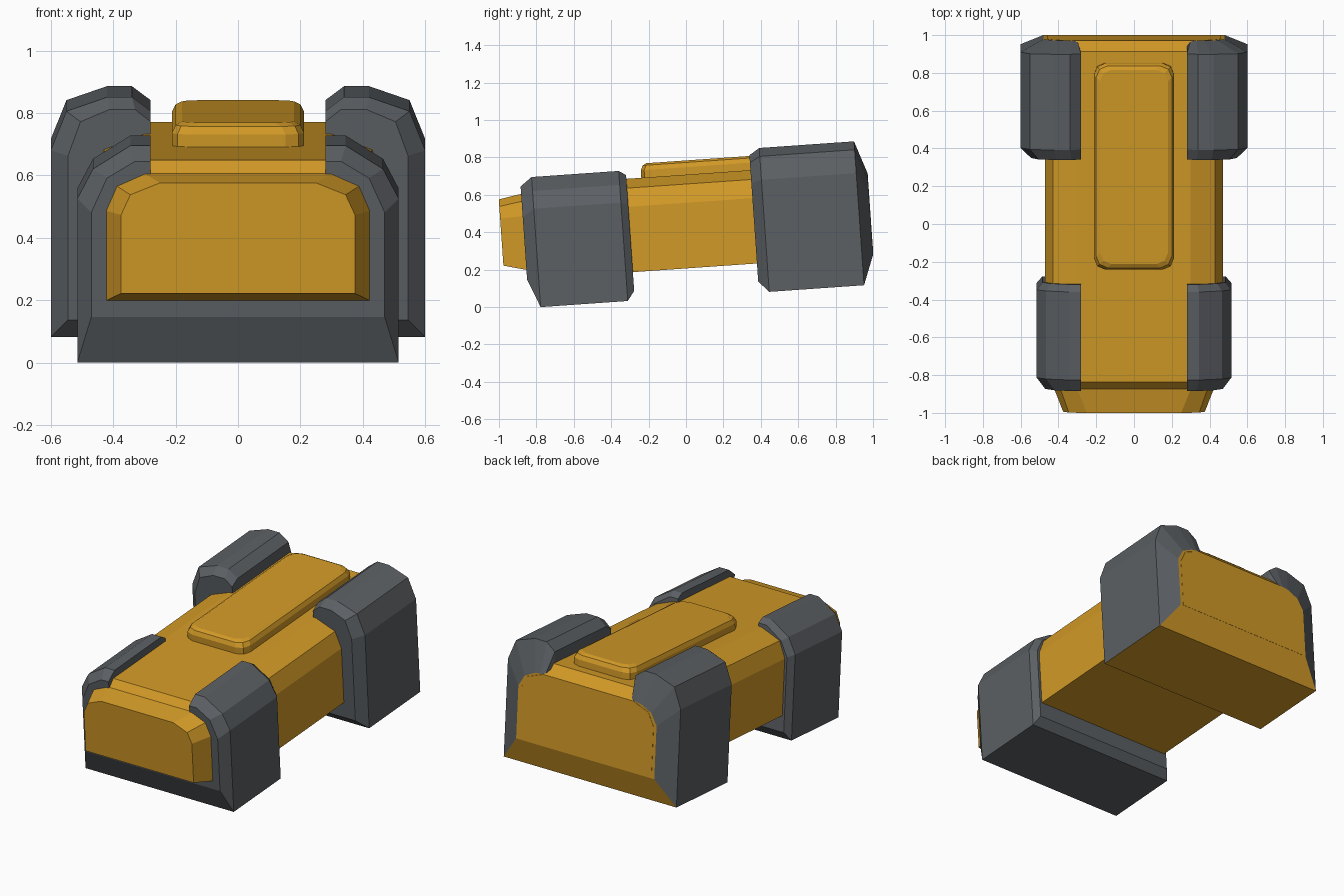
import bpy, bmesh, math
from mathutils import Matrix

cube = bpy.data.objects.get("Cube")
if cube:
    bpy.data.objects.remove(cube, do_unlink=True)

TILT = Matrix.Translation((0, 0, -0.004)) @ Matrix.Rotation(math.radians(4), 4, 'X')


def material(name, rgb):
    m = bpy.data.materials.new(name)
    m.use_nodes = True
    m.diffuse_color = (*rgb, 1)
    m.node_tree.nodes["Principled BSDF"].inputs["Base Color"].default_value = (*rgb, 1)
    return m


gold = material("golden yellow", (0.64, 0.32, 0.02))
grey = material("dark grey", (0.105, 0.115, 0.125))


def loft(name, rings, mats, rule=None):
    """Skin a list of closed rings, cap both ends, colour by rule, tilt."""
    bm = bmesh.new()
    loops = [[bm.verts.new(p) for p in ring] for ring in rings]
    for a, b in zip(loops, loops[1:]):
        for i in range(len(a)):
            j = (i + 1) % len(a)
            bm.faces.new((a[i], a[j], b[j], b[i]))
    bm.faces.new(loops[0])
    bm.faces.new(loops[-1])
    bmesh.ops.recalc_face_normals(bm, faces=bm.faces)
    if rule:
        for f in bm.faces:
            f.material_index = int(rule(f.normal))
    bm.transform(TILT)
    mesh = bpy.data.meshes.new(name)
    bm.to_mesh(mesh)
    bm.free()
    for m in mats:
        mesh.materials.append(m)
    ob = bpy.data.objects.new(name, mesh)
    bpy.context.collection.objects.link(ob)
    return ob


def section(y, half):
    """Mirror a right half outline into a full ring at depth y."""
    return [(x, y, z) for x, z in half] + [(-x, y, z) for x, z in reversed(half)]


# Main body with tapered nose and sloped rear edge
hull = [(.47, .21), (.47, .56), (.43, .66), (.3, .71)]
loft("body", [
    section(-.958, [(.375, .293), (.375, .545), (.345, .61), (.25, .648)]),
    section(-.83, [(.425, .26), (.425, .55), (.39, .63), (.3, .67)]),
    section(-.79, hull),
    section(.965, hull),
    section(1.019, [(.46, .22), (.46, .53), (.42, .61), (.31, .651)]),
], [gold])

# Front block: wraps under the body, open at the top
front = [(.515, .058), (.515, .585), (.465, .68), (.345, .755), (.28, .755), (.28, .6)]
loft("front_block", [
    section(-.837, [(.47, .209), (.47, .545), (.42, .655), (.33, .709), (.28, .709), (.28, .6)]),
    section(-.775, front),
    section(-.308, front),
    section(-.27, [(.485, .11), (.485, .57), (.44, .66), (.335, .73), (.28, .73), (.28, .6)]),
], [grey])

# Rear block: grey shell with golden underside and back
rear = [(.6, .054), (.6, .655), (.55, .78), (.42, .825), (.34, .825), (.28, .78), (.28, .6)]
loft("rear_block", [
    section(.395, [(.545, .113), (.545, .64), (.505, .75), (.41, .79), (.33, .79), (.28, .75), (.28, .6)]),
    section(.45, rear),
    section(.958, rear),
    section(1.018, [(.48, .2145), (.48, .54), (.44, .61), (.37, .645), (.33, .651), (.3, .645), (.28, .6)]),
], [grey, gold], lambda n: n.y > .97 or (n.z < -.2 and n.y > -.3))


def plate(inset, z, y0=-.19, y1=.905, w=.212, c=.06):
    """Rectangle ring with double-chamfered corners."""
    w, h, mid = w - inset, (y1 - y0) / 2 - inset, (y0 + y1) / 2
    corner = [(w, h - c), (w - c * .3, h - c * .3), (w - c, h)]
    pts = corner + [(-x, y) for x, y in reversed(corner)]
    pts += [(-x, -y) for x, y in pts]
    return [(x, mid + y, z) for x, y in pts]


# Raised roof panel
loft("roof_panel", [plate(0, .69), plate(0, .75), plate(.012, .775), plate(.032, .786)], [gold])
